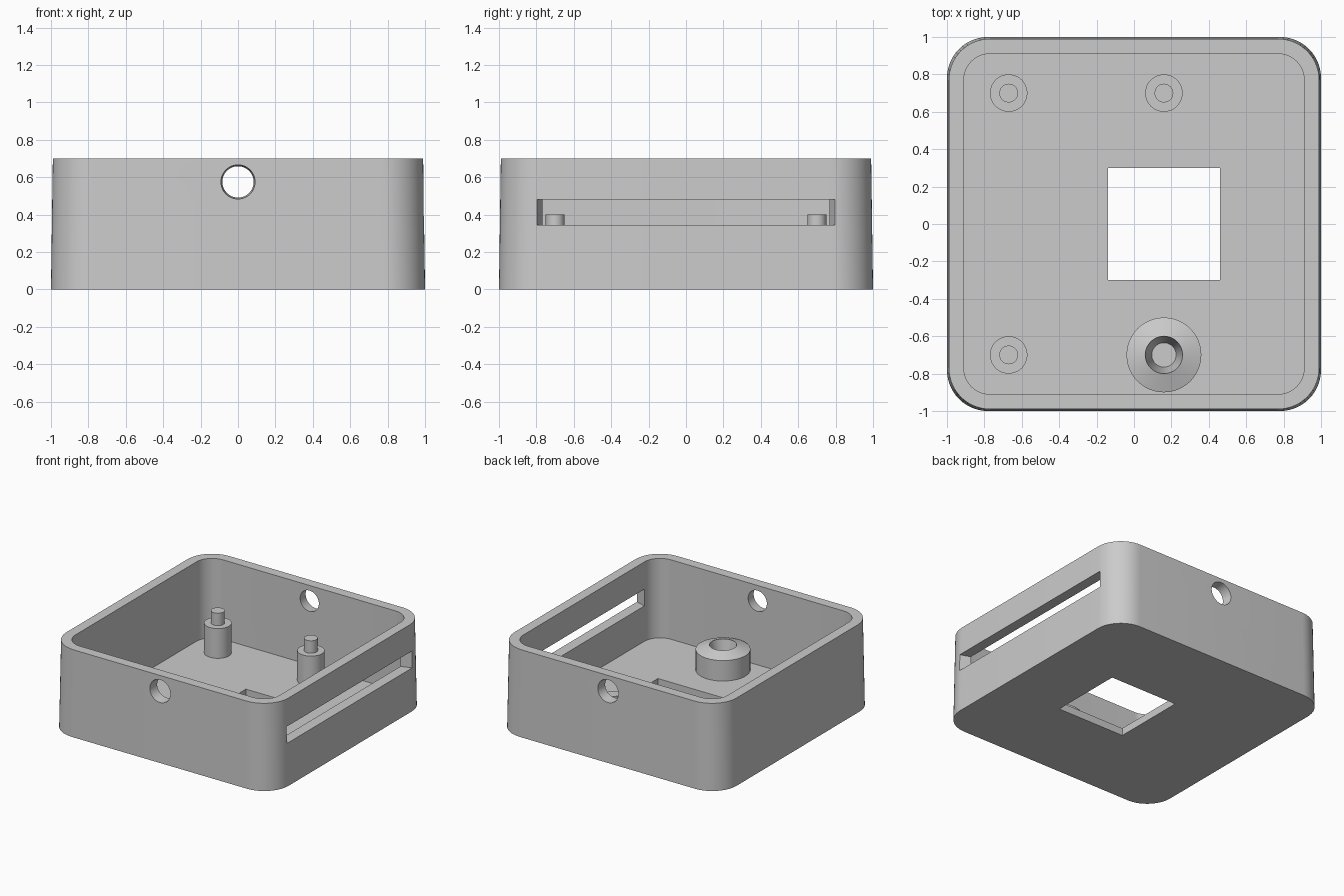
import bpy, bmesh
from math import sin, cos, pi, radians
from mathutils import Matrix

if "Cube" in bpy.data.objects:
    bpy.data.objects.remove(bpy.data.objects["Cube"])

grey = bpy.data.materials.new("plain grey")
grey.use_nodes = True
colour = (0.6, 0.6, 0.6, 1)
grey.diffuse_color = colour
grey.node_tree.nodes["Principled BSDF"].inputs["Base Color"].default_value = colour

HEIGHT, FLOOR = 0.7, 0.06


def finish(name, bm):
    bmesh.ops.recalc_face_normals(bm, faces=bm.faces)
    mesh = bpy.data.meshes.new(name)
    bm.to_mesh(mesh)
    bm.free()
    mesh.materials.append(grey)
    obj = bpy.data.objects.new(name, mesh)
    bpy.context.collection.objects.link(obj)
    return obj


def loft(name, rings):
    """Skin a stack of equal-length point rings and cap both ends."""
    bm = bmesh.new()
    loops = [[bm.verts.new(p) for p in ring] for ring in rings]
    n = len(loops[0])
    for a, b in zip(loops, loops[1:]):
        for i in range(n):
            j = (i + 1) % n
            bm.faces.new((a[i], a[j], b[j], b[i]))
    bm.faces.new(loops[0])
    bm.faces.new(loops[-1])
    return finish(name, bm)


def rounded_square(half, radius, z, steps=14):
    points = []
    for k, (sx, sy) in enumerate([(1, 1), (-1, 1), (-1, -1), (1, -1)]):
        for i in range(steps + 1):
            a = (k + i / steps) * pi / 2
            points.append((sx * (half - radius) + radius * cos(a),
                           sy * (half - radius) + radius * sin(a), z))
    return points


def turned(name, x, y, profile, n=48):
    """Solid of revolution from (radius, height) pairs."""
    return loft(name, [[(x + r * cos(2 * pi * i / n), y + r * sin(2 * pi * i / n), z)
                        for i in range(n)] for r, z in profile])


def smooth(obj):
    bpy.ops.object.select_all(action="DESELECT")
    obj.select_set(True)
    bpy.context.view_layer.objects.active = obj
    bpy.ops.object.shade_smooth_by_angle(angle=radians(25))


def cut(target, cutter):
    cutter.hide_render = True
    mod = target.modifiers.new("cut", "BOOLEAN")
    mod.operation, mod.solver, mod.object = "DIFFERENCE", "EXACT", cutter
    bpy.context.view_layer.objects.active = target
    bpy.ops.object.modifier_apply(modifier=mod.name)
    bpy.data.objects.remove(cutter)


# Open tray with slightly drafted outer walls
case = loft("case", [rounded_square(1.0, 0.22, 0),
                     rounded_square(0.99, 0.22, HEIGHT),
                     rounded_square(0.91, 0.14, HEIGHT),
                     rounded_square(0.91, 0.14, FLOOR)])

# Square window through the floor
cut(case, loft("window_cutter", [[(-0.14, -0.3, z), (0.46, -0.3, z),
                                  (0.46, 0.3, z), (-0.14, 0.3, z)] for z in (-0.1, 0.2)]))

# Long slot in the left wall, narrowing inwards
cut(case, loft("slot_cutter", [[(x, -w, 0.345), (x, w, 0.345), (x, w, 0.48), (x, -w, 0.48)]
                               for x, w in ((0.88, 0.758), (1.03, 0.81))]))

# Tapered round holes in the front and back walls
for side in (-1, 1):
    hole = turned("hole_cutter", 0, 0, [(0.081, 0.88), (0.095, 1.03)])
    hole.data.transform(Matrix.Translation((0, 0, 0.575)) @ Matrix.Rotation(-side * pi / 2, 4, "X"))
    cut(case, hole)
smooth(case)

# Stepped locating posts
for name, x, y in (("post_front_right", -0.67, -0.7),
                   ("post_back_right", -0.67, 0.7),
                   ("post_back_left", 0.16, 0.7)):
    smooth(turned(name, x, y, [(0.1, FLOOR - 0.01), (0.1, 0.3), (0.05, 0.3), (0.05, 0.4)]))

# Wide boss with a sloped top and a tapered blind hole
smooth(turned("boss", 0.16, -0.7, [(0.2, FLOOR - 0.01), (0.2, 0.225), (0.1, 0.26),
                                   (0.065, FLOOR + 0.005)]))
